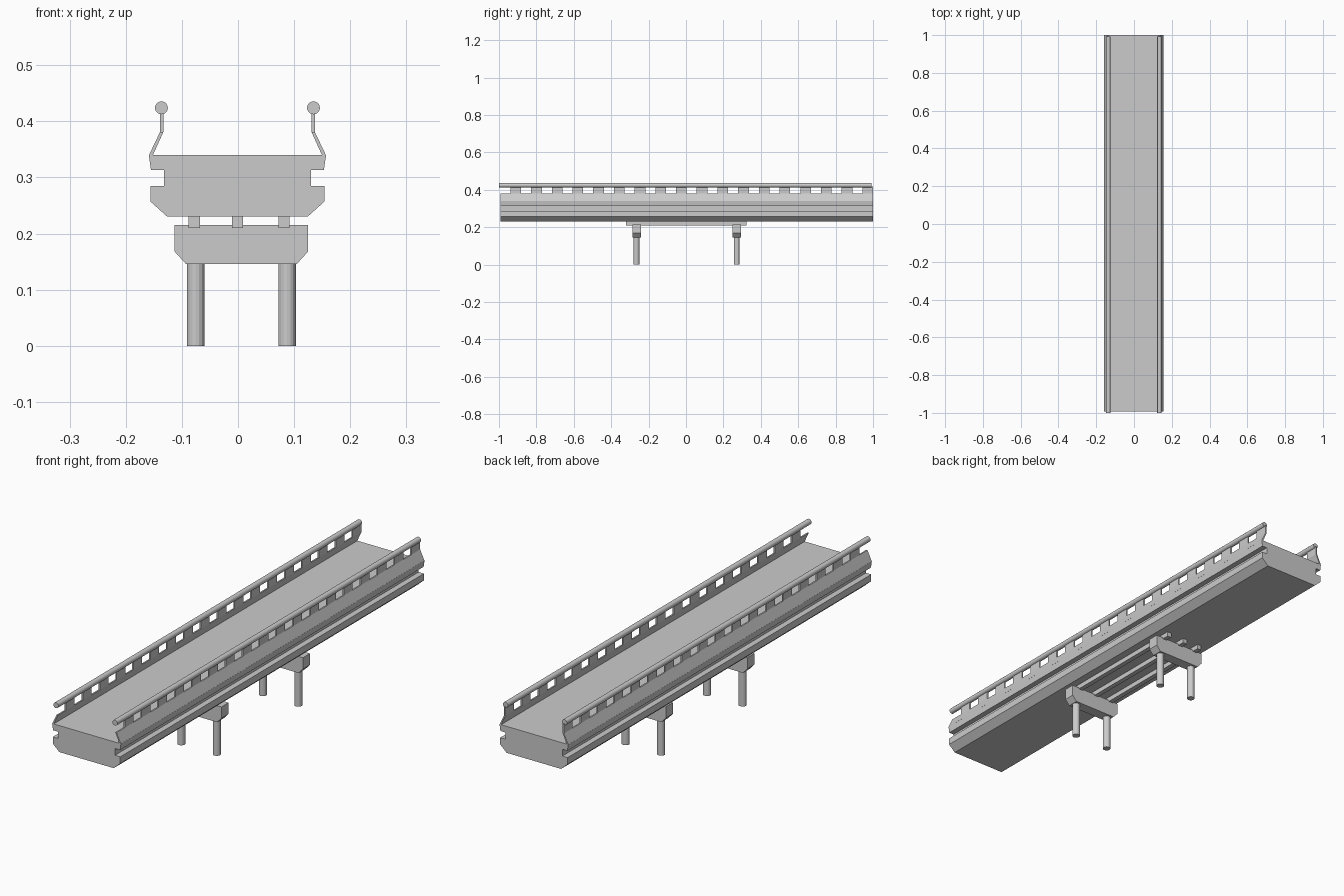
import bpy, bmesh, math
from mathutils import Matrix

if "Cube" in bpy.data.objects:
    bpy.data.objects.remove(bpy.data.objects["Cube"])


def finish(name, bm):
    bmesh.ops.recalc_face_normals(bm, faces=bm.faces)
    mesh = bpy.data.meshes.new(name)
    bm.to_mesh(mesh)
    bm.free()
    ob = bpy.data.objects.new(name, mesh)
    bpy.context.collection.objects.link(ob)
    return ob


def add_prism(bm, profile, y0, y1):
    """Extrude an (x, z) outline along y."""
    face = bm.faces.new([bm.verts.new((x, y0, z)) for x, z in profile])
    ext = bmesh.ops.extrude_face_region(bm, geom=[face])["geom"]
    verts = [v for v in ext if isinstance(v, bmesh.types.BMVert)]
    bmesh.ops.translate(bm, verts=verts, vec=(0, y1 - y0, 0))


def prism(name, profile, y0, y1):
    bm = bmesh.new()
    add_prism(bm, profile, y0, y1)
    return finish(name, bm)


def cylinder(name, radius, length, centre, sides=16, along_y=False):
    bm = bmesh.new()
    rot = Matrix.Rotation(math.pi / 2, 4, 'X') if along_y else Matrix()
    bmesh.ops.create_cone(bm, cap_ends=True, segments=sides, radius1=radius,
                          radius2=radius, depth=length,
                          matrix=Matrix.Translation(centre) @ rot)
    return finish(name, bm)


def symmetric(half, cx):
    """Complete a right-hand half outline around x = cx."""
    return ([(cx + x, z) for x, z in half]
            + [(cx - x, z) for x, z in reversed(half)])


CX = -0.001

# Road deck with a groove along each side
deck_half = [(0.125, 0.230), (0.155, 0.257), (0.155, 0.285), (0.131, 0.285),
             (0.131, 0.313), (0.154, 0.313), (0.158, 0.340)]
prism("deck", symmetric(deck_half, CX), -0.993, 1.0)

# Parapets: leaning wall, row of posts, round handrail
for side, s in (("left", -1), ("right", 1)):
    def px(pts):
        return [(CX + s * x, z) for x, z in pts]

    prism(side + "_parapet",
          px([(0.158, 0.339), (0.138, 0.381), (0.132, 0.381), (0.151, 0.339)]),
          -0.993, 1.0)

    bm = bmesh.new()
    for k in range(18):
        y1 = 1.0 - k * 0.1107
        add_prism(bm, px([(0.138, 0.381), (0.138, 0.418),
                          (0.132, 0.418), (0.132, 0.381)]), y1 - 0.057, y1)
    finish(side + "_parapet_posts", bm)

    rail = cylinder(side + "_handrail", 0.0115, 1.993,
                    (CX + s * 0.1355, -0.0035, 0.424), 20, True)
    bpy.context.view_layer.objects.active = rail
    rail.select_set(True)
    bpy.ops.object.shade_smooth_by_angle(angle=math.radians(35))
    rail.select_set(False)

# Girders under the deck
for name, x in (("left", -0.078), ("middle", -0.001), ("right", 0.082)):
    prism(name + "_girder", [(x - 0.010, 0.210), (x + 0.010, 0.210),
                             (x + 0.010, 0.232), (x - 0.010, 0.232)],
          -0.321, 0.323)

# Two piers: chamfered cap beam on a pair of columns
cap_half = [(0.099, 0.146), (0.119, 0.168), (0.119, 0.215)]
for name, y in (("front", -0.264), ("back", 0.271)):
    prism(name + "_pier_cap", symmetric(cap_half, 0.006), y - 0.023, y + 0.023)
    for side, x in (("left", -0.0755), ("right", 0.0875)):
        cylinder(f"{name}_{side}_column", 0.0155, 0.148, (x, y, 0.074))
